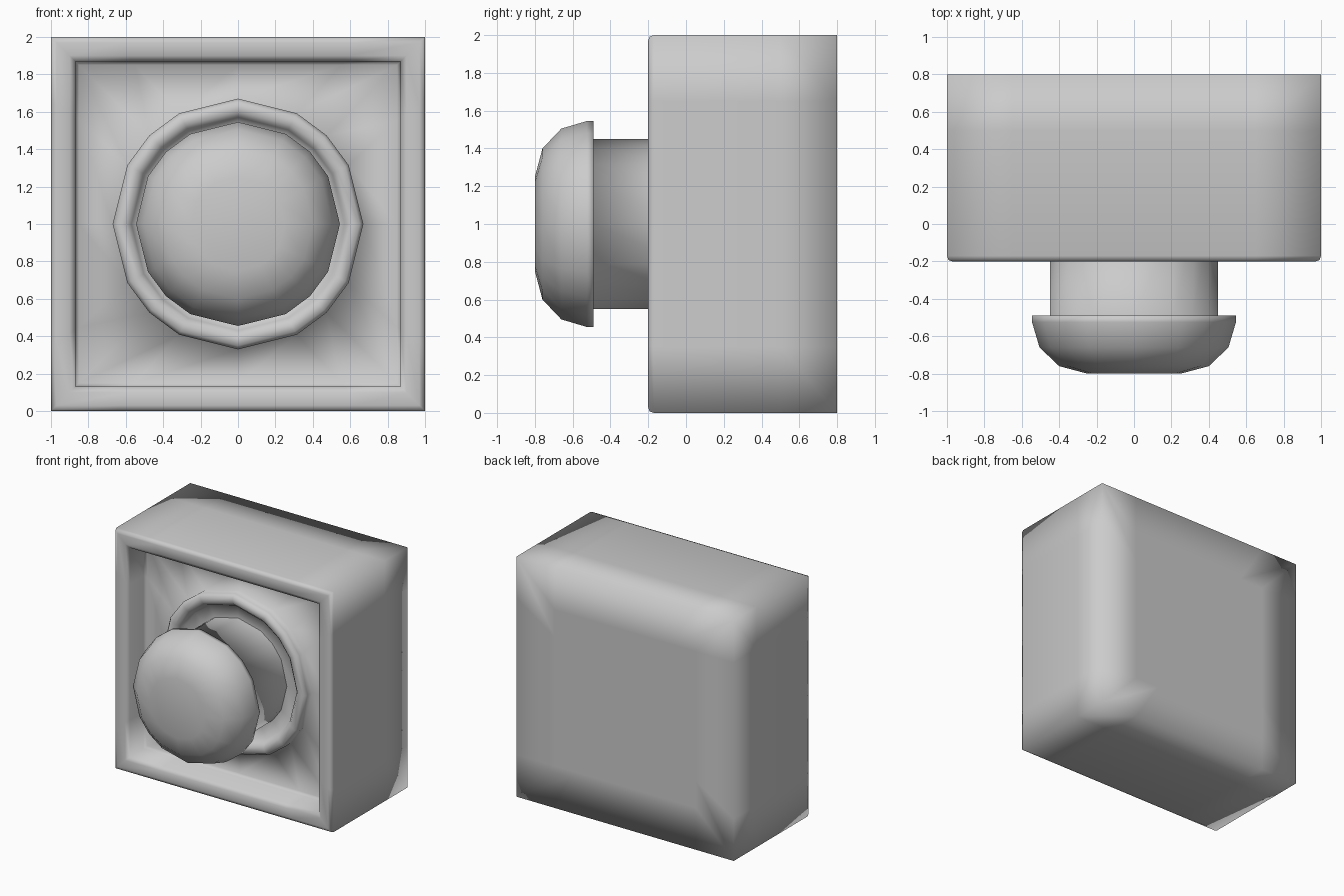
import bpy, bmesh
from math import cos, sin, radians

if "Cube" in bpy.data.objects:
    bpy.data.objects.remove(bpy.data.objects["Cube"])

# 16 points per ring: first quarter for square and round rings, then rotated
SQUARE = [(1, 0), (1, 0.65), (1, 1), (0.65, 1)]
ROUND = [(cos(radians(a)), sin(radians(a))) for a in (0, 28, 45, 62)]


def ring(bm, y, size, quarter):
    pts = []
    q = list(quarter)
    for _ in range(4):
        pts += q
        q = [(-z, x) for x, z in q]
    return [bm.verts.new((x * size, y, 1 + z * size)) for x, z in pts]


def loft(name, sections, cap_back=False, cap_front=False):
    """Skin rings running from back (+y) to front (-y)."""
    bm = bmesh.new()
    rings = [ring(bm, *s) for s in sections]
    for a, b in zip(rings, rings[1:]):
        n = len(a)
        for i in range(n):
            j = (i + 1) % n
            bm.faces.new((a[i], a[j], b[j], b[i]))
    if cap_back:
        bm.faces.new(rings[0][::-1])
    if cap_front:
        bm.faces.new(rings[-1])
    for f in bm.faces:
        f.smooth = True
    me = bpy.data.meshes.new(name)
    bm.to_mesh(me)
    bm.free()
    ob = bpy.data.objects.new(name, me)
    bpy.context.collection.objects.link(ob)
    return ob


# Box with rounded front frame, recessed panel and raised collar
loft("button_housing", [
    (0.80, 0.65, SQUARE), (0.80, 1.00, SQUARE), (0.50, 1.00, SQUARE),
    (-0.17, 1.00, SQUARE), (-0.193, 0.992, SQUARE), (-0.20, 0.97, SQUARE),
    (-0.20, 0.90, SQUARE), (-0.18, 0.87, SQUARE),
    (0.00, 0.87, SQUARE), (0.02, 0.85, SQUARE),
    (0.02, 0.67, ROUND), (-0.04, 0.67, ROUND), (-0.07, 0.65, ROUND),
    (-0.07, 0.60, ROUND), (-0.04, 0.57, ROUND), (0.00, 0.55, ROUND),
    (0.00, 0.45, ROUND),
], cap_back=True)

# Neck and domed push cap
loft("push_button", [
    (0.00, 0.45, ROUND), (-0.49, 0.45, ROUND), (-0.49, 0.545, ROUND),
    (-0.525, 0.545, ROUND), (-0.66, 0.505, ROUND), (-0.76, 0.40, ROUND),
    (-0.80, 0.25, ROUND),
], cap_front=True)
